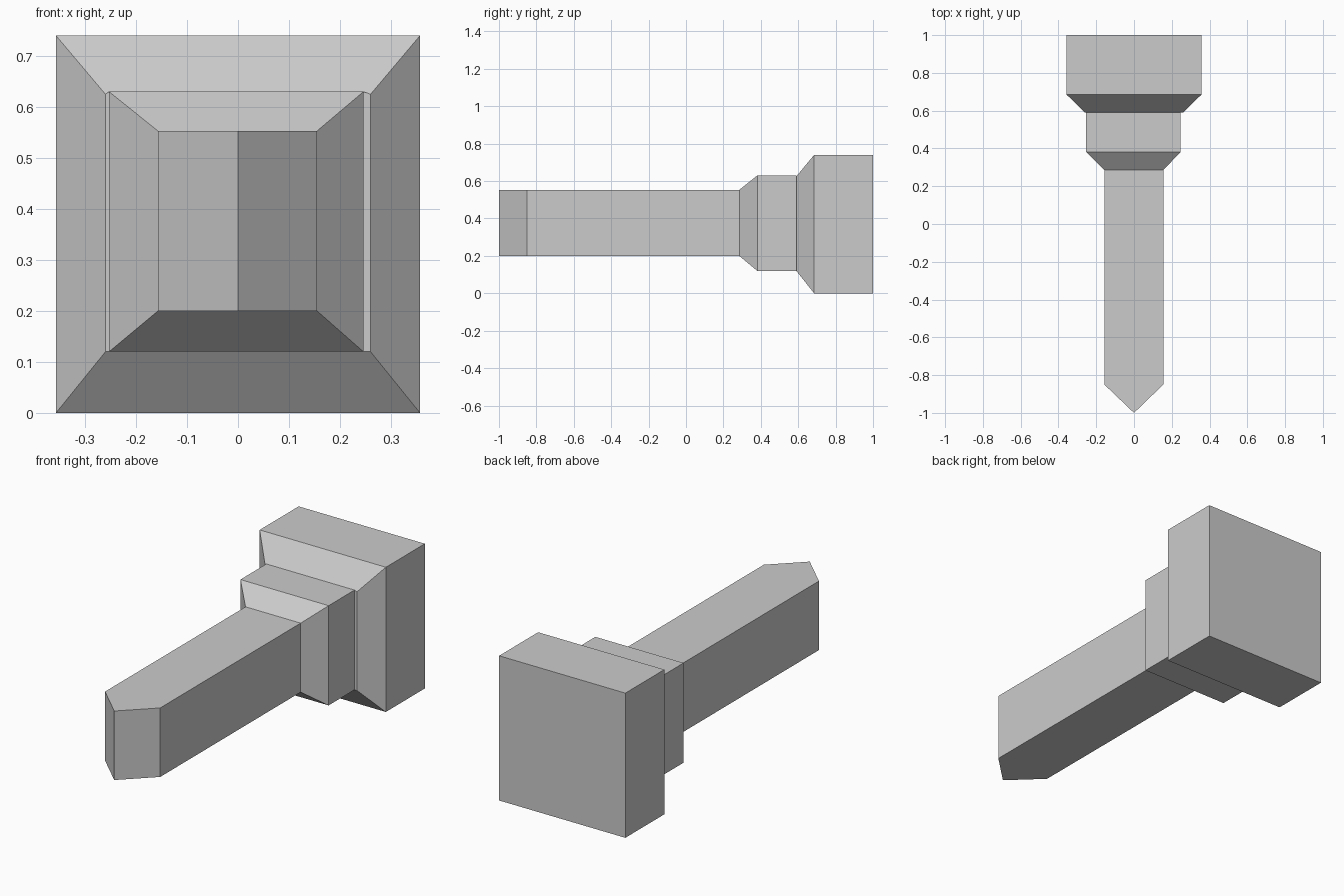
import bpy, bmesh

if "Cube" in bpy.data.objects:
    bpy.data.objects.remove(bpy.data.objects["Cube"])


def loft(name, rings, cap_front=False, cap_back=False):
    """Skin rectangular rings (y, x_min, x_max, z_min, z_max) along y."""
    bm = bmesh.new()
    loops = []
    for y, x0, x1, z0, z1 in rings:
        corners = ((x0, z0), (x1, z0), (x1, z1), (x0, z1))
        loops.append([bm.verts.new((x, y, z)) for x, z in corners])
    for a, b in zip(loops, loops[1:]):
        for i in range(4):
            j = (i + 1) % 4
            bm.faces.new((a[i], a[j], b[j], b[i]))
    if cap_front:
        bm.faces.new(loops[0])
    if cap_back:
        bm.faces.new(loops[-1][::-1])
    # collapses the wedge tip to a single vertical edge
    bmesh.ops.remove_doubles(bm, verts=bm.verts[:], dist=0.0001)
    mesh = bpy.data.meshes.new(name)
    bm.to_mesh(mesh)
    bm.free()
    obj = bpy.data.objects.new(name, mesh)
    bpy.context.collection.objects.link(obj)
    return obj


# Rings where neighbouring parts meet
shaft_end = (0.285, -0.157, 0.155, 0.2, 0.553)
collar_end = (0.59, -0.253, 0.246, 0.12, 0.63)

# Long bar with a vertical wedge tip
loft("shaft", [(-1, 0, 0, 0.2, 0.553),
               (-0.85, -0.157, 0.155, 0.2, 0.553),
               shaft_end])

# Middle block with a sloped front
loft("collar", [shaft_end,
                (0.381, -0.253, 0.246, 0.12, 0.63),
                collar_end])

# Large end block with a sloped front and a thin step around the collar
loft("head", [collar_end,
              (0.59, -0.26, 0.26, 0.12, 0.625),
              (0.685, -0.357, 0.357, 0, 0.74),
              (1, -0.357, 0.357, 0, 0.74)], cap_back=True)
